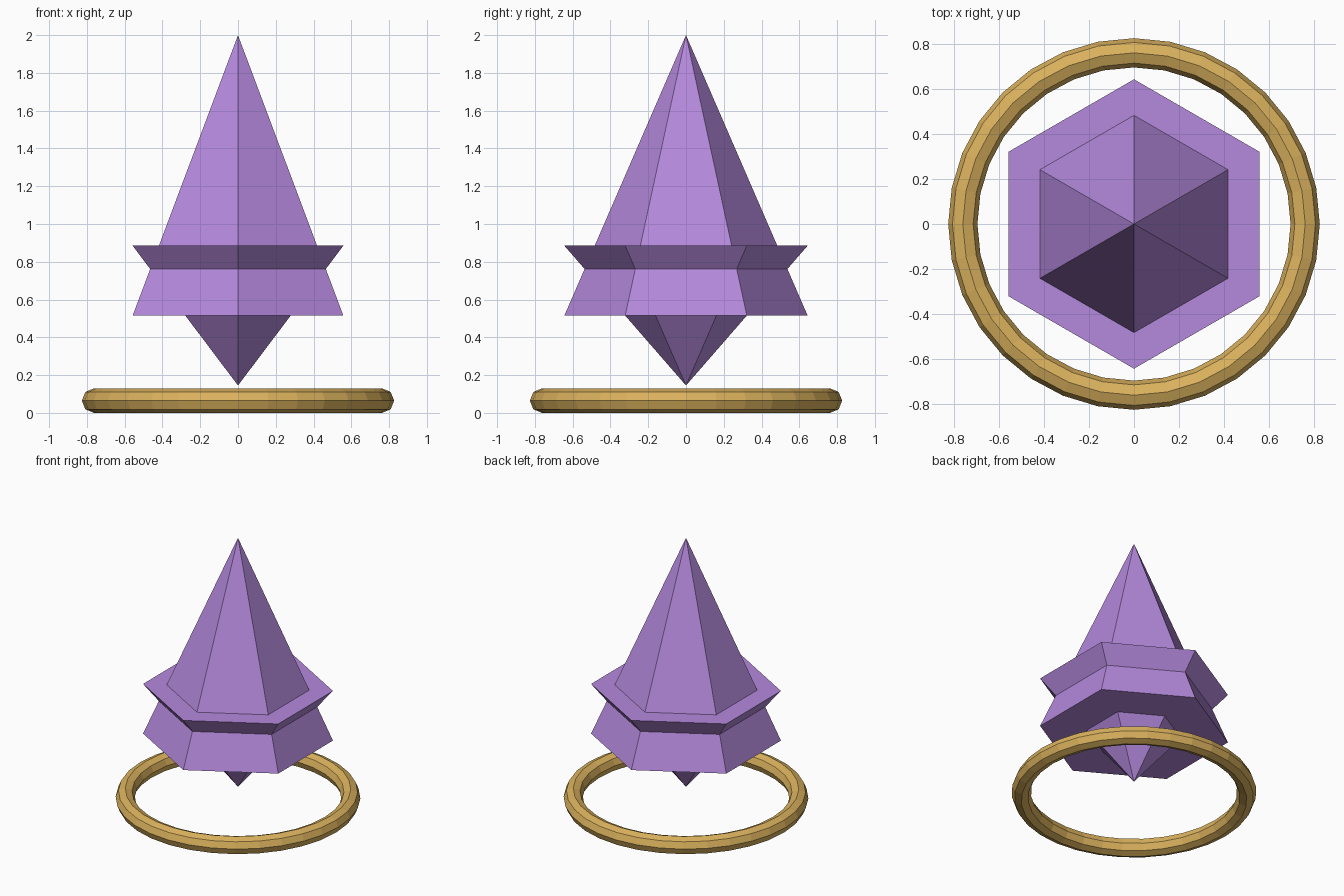
import bpy
import math

# Remove the default cube
cube = bpy.data.objects.get("Cube")
if cube:
    bpy.data.objects.remove(cube, do_unlink=True)


def make_material(name, rgb):
    mat = bpy.data.materials.new(name)
    mat.use_nodes = True
    color = (*rgb, 1.0)
    mat.diffuse_color = color
    mat.node_tree.nodes["Principled BSDF"].inputs["Base Color"].default_value = color
    return mat


def finish(name, mat):
    obj = bpy.context.object
    obj.name = obj.data.name = name
    obj.data.materials.append(mat)
    bpy.ops.object.shade_flat()
    return obj


def hex_spike(name, mat, radius, base_z, tip_z):
    """Six-sided spike with corners on the y axis, pointing from base to tip."""
    r_low, r_high = (radius, 0) if tip_z > base_z else (0, radius)
    bpy.ops.mesh.primitive_cone_add(
        vertices=6, radius1=r_low, radius2=r_high, depth=abs(tip_z - base_z),
        location=(0, 0, (base_z + tip_z) / 2))
    return finish(name, mat)


purple = make_material("crystal purple", (0.46, 0.25, 0.72))
gold = make_material("ring gold", (0.70, 0.44, 0.11))

# Crystal: two interpenetrating spikes
CRYSTAL_RADIUS = 0.644
hex_spike("upper_crystal", purple, CRYSTAL_RADIUS, 0.515, 2.0)
hex_spike("lower_crystal", purple, CRYSTAL_RADIUS, 0.885, 0.145)

# Faceted ring on the ground
TUBE = 0.065
bpy.ops.mesh.primitive_torus_add(
    major_segments=32, minor_segments=8, major_radius=0.762,
    minor_radius=TUBE, location=(0, 0, TUBE))
finish("base_ring", gold)
